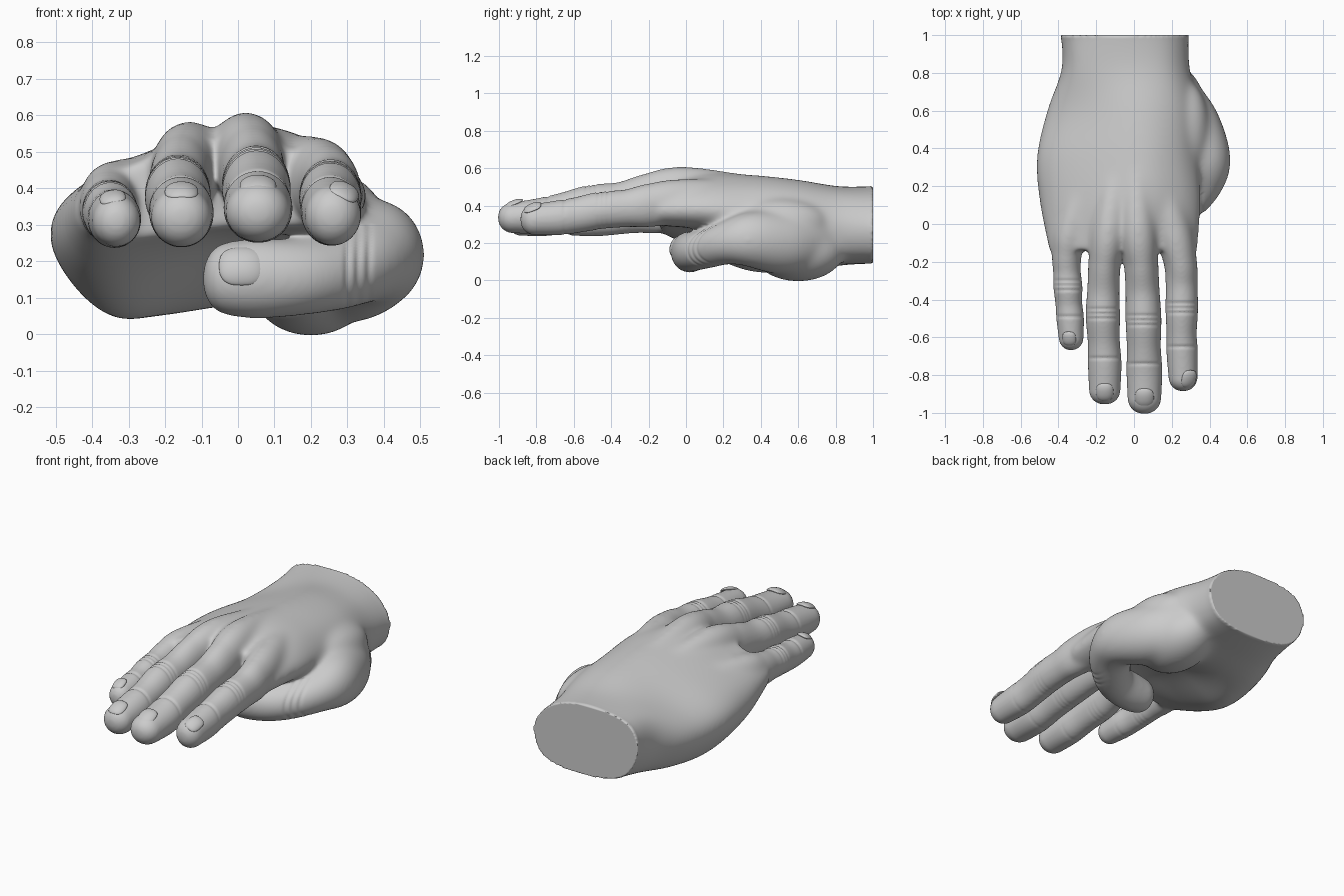
import bpy, bmesh, math
from mathutils import Vector, Matrix
from mathutils.bvhtree import BVHTree

if "Cube" in bpy.data.objects:
    bpy.data.objects.remove(bpy.data.objects["Cube"])


def spline(pts, n, closed=False):
    """Catmull-Rom through points of any dimension."""
    k, out = len(pts), []
    get = (lambda i: pts[i % k]) if closed else (lambda i: pts[max(0, min(k - 1, i))])
    for i in range(k if closed else k - 1):
        a, b, c, d = get(i - 1), get(i), get(i + 1), get(i + 2)
        for j in range(n):
            t = j / n
            out.append([0.5 * (2 * q + (r - p) * t + (2 * p - 5 * q + 4 * r - s) * t * t
                               + (3 * q - p - 3 * r + s) * t ** 3)
                        for p, q, r, s in zip(a, b, c, d)])
    if not closed:
        out.append(list(pts[-1]))
    return out


def skin(bm, rings):
    rows = [[bm.verts.new(p) for p in r] for r in rings]
    n = len(rows[0])
    for a, b in zip(rows, rows[1:]):
        for i in range(n):
            bm.faces.new((a[i], a[(i + 1) % n], b[(i + 1) % n], b[i]))
    bm.faces.new(rows[0][::-1])
    bm.faces.new(rows[-1])


def digit(bm, pts, cap):
    """Elliptical tube along (x, y, z, half width, half height) with a round tip."""
    path = spline(pts, 6)
    rings, n = [], 32

    def ring(c, t, w, h):
        side = t.cross(Vector((0, 0, 1))).normalized()
        up = side.cross(t)
        rings.append([c + side * (w * math.cos(2 * math.pi * i / n))
                      + up * (h * math.sin(2 * math.pi * i / n)) for i in range(n)])

    for i, p in enumerate(path):
        a, b = path[max(0, i - 1)], path[min(len(path) - 1, i + 1)]
        t = (Vector(b[:3]) - Vector(a[:3])).normalized()
        ring(Vector(p[:3]), t, p[3], p[4])
    for k in range(1, 9):
        a = k / 8.3 * math.pi / 2
        s = math.cos(a) ** 0.9
        ring(Vector(p[:3]) + t * cap * math.sin(a), t, p[3] * s, p[4] * s)
    skin(bm, rings)


def pad(bm, centre, radii):
    bmesh.ops.create_uvsphere(bm, u_segments=32, v_segments=16, radius=1,
                              matrix=Matrix.Translation(centre) @ Matrix.Diagonal((*radii, 1)))


bm = bmesh.new()

# palm and wrist: eight outline points (x, z) per section
sections = [
    (1.0, [(-.387, .31), (-.32, .465), (-.04, .503), (.18, .44), (.288, .29), (.22, .13), (-.02, .09), (-.28, .14)]),
    (.82, [(-.383, .28), (-.31, .45), (-.03, .503), (.19, .455), (.295, .3), (.23, .13), (-.02, .085), (-.28, .1)]),
    (.6, [(-.46, .24), (-.36, .41), (-.02, .535), (.22, .485), (.34, .32), (.25, .14), (-.02, .085), (-.31, .055)]),
    (.35, [(-.512, .24), (-.42, .41), (-.02, .56), (.22, .51), (.34, .36), (.25, .24), (-.04, .17), (-.33, .045)]),
    (.1, [(-.495, .26), (-.41, .42), (-.02, .57), (.24, .51), (.355, .38), (.25, .28), (-.04, .26), (-.35, .14)]),
    (-.14, [(-.445, .32), (-.39, .42), (-.06, .53), (.24, .47), (.335, .38), (.25, .3), (-.04, .29), (-.35, .26)]),
]
columns = [spline([(s[i][0], y, s[i][1]) for y, s in sections], 6) for i in range(8)]
skin(bm, [spline([c[j] for c in columns], 6, True) for j in range(len(columns[0]))])

# four fingers, each running back into the hand as a tendon ridge
digit(bm, [(.01, .4, .45, .06, .1), (.02, 0, .49, .1, .12), (.037, -.2, .445, .091, .125),
           (.045, -.35, .415, .09, .11), (.05, -.5, .4, .095, .112), (.052, -.65, .37, .09, .1),
           (.055, -.78, .345, .095, .095), (.055, -.92, .335, .089, .083)], .085)
digit(bm, [(-.08, .4, .43, .06, .09), (-.13, 0, .465, .095, .12), (-.155, -.2, .425, .086, .12),
           (-.162, -.35, .4, .085, .1), (-.165, -.48, .38, .091, .107), (-.16, -.62, .352, .085, .095),
           (-.155, -.74, .333, .089, .095), (-.155, -.88, .32, .083, .082)], .075)
digit(bm, [(.1, .4, .44, .06, .09), (.2, 0, .425, .1, .12), (.245, -.2, .4, .088, .115),
           (.252, -.32, .385, .084, .1), (.253, -.45, .375, .086, .1), (.252, -.58, .35, .08, .095),
           (.255, -.68, .335, .083, .093), (.26, -.81, .325, .077, .083)], .075)
digit(bm, [(-.2, .4, .4, .06, .08), (-.33, 0, .375, .085, .105), (-.355, -.15, .35, .08, .1),
           (-.355, -.25, .34, .073, .086), (-.35, -.33, .335, .077, .087), (-.345, -.42, .32, .071, .08),
           (-.338, -.5, .315, .073, .08), (-.333, -.6, .31, .066, .071)], .068)

# thumb folded under the palm, the pad at its base, the web beside the index finger
digit(bm, [(.2, .76, .23, .1, .13), (.29, .55, .2, .155, .17), (.375, .35, .218, .138, .152),
           (.345, .22, .2, .128, .117), (.27, .12, .17, .113, .106), (.17, .045, .155, .105, .106),
           (.05, .02, .152, .103, .113), (-.03, .018, .152, .095, .104)], .07)
pad(bm, (.2, .6, .16), (.18, .25, .167))
pad(bm, (.27, .5, .31), (.13, .26, .13))
bmesh.ops.recalc_face_normals(bm, faces=bm.faces)

# fuse everything into one skin
mesh = bpy.data.meshes.new("hand")
bm.to_mesh(mesh)
bm.free()
hand = bpy.data.objects.new("hand", mesh)
bpy.context.collection.objects.link(hand)
mod = hand.modifiers.new("fuse", 'REMESH')
mod.mode = 'VOXEL'
mod.voxel_size = 0.008
dg = bpy.context.evaluated_depsgraph_get()
fused = bpy.data.meshes.new_from_object(hand.evaluated_get(dg))
hand.modifiers.clear()
hand.data = fused

# blend: light on the fingers, stronger towards the wrist
bm = bmesh.new()
bm.from_mesh(fused)
for i in range(60):
    limit = -2 if i < 5 else -.24 + .004 * i
    sel = [v for v in bm.verts if limit < v.co.y < .985]
    bmesh.ops.smooth_vert(bm, verts=sel, factor=.5, use_axis_x=True, use_axis_y=True, use_axis_z=True)

# skin creases at the joints: centre x, half width, y of each crease
creases = [(.05, .1, (-.485, -.51, -.535, -.74)),
           (-.16, .098, (-.45, -.475, -.5, -.71)),
           (.25, .095, (-.42, -.445, -.47, -.65)),
           (-.35, .09, (-.3, -.325, -.35, -.49))]
bm.normal_update()
moves = []
for v in bm.verts:
    x, y, z = v.co
    d = 0
    if y < -.25:
        for cx, hw, ys in creases:
            if abs(x - cx) < hw:
                g = sum(math.exp(-((y - q) / .008) ** 2) for q in ys)
                d += .006 * g * (max(0, v.normal.z) + .3 * max(0, -v.normal.z))
    elif y < .25 and z < .3 and x > .25:
        g = sum(math.exp(-((x - q) / .009) ** 2) for q in (.3, .33, .36))
        d = .006 * g * max(0, -v.normal.y)
    if d:
        moves.append((v, v.normal * d))
for v, m in moves:
    v.co -= m
for f in bm.faces:
    f.smooth = True
bm.normal_update()
tree = BVHTree.FromBMesh(bm)
bm.to_mesh(fused)
bm.free()


def nail(name, origin, normal, tip, w, l):
    """Curved plate set on the skin where a ray from inside the tip leaves it."""
    n = Vector(normal).normalized()
    hit = tree.ray_cast(Vector(origin), n)[0] or Vector(origin) + n * .09
    d = Vector(tip)
    d = (d - n * d.dot(n)).normalized()
    s = d.cross(n)
    b = bmesh.new()
    bmesh.ops.create_uvsphere(b, u_segments=32, v_segments=16, radius=1)
    for v in b.verts:
        px, py = (math.copysign(abs(c) ** .75, c) for c in v.co.xy)
        h = .011 * v.co.z - w * w / .21 * px * px - l * l / .4 * py * py
        v.co = hit + s * (w * px) + d * (l * py) + n * h
    bmesh.ops.recalc_face_normals(b, faces=b.faces)
    for f in b.faces:
        f.smooth = True
    me = bpy.data.meshes.new(name)
    b.to_mesh(me)
    b.free()
    bpy.context.collection.objects.link(bpy.data.objects.new(name, me))


# nails
fwd = (0, -1, 0)
nail("middle_nail", (.055, -.89, .335), (0, -.38, .92), fwd, .05, .054)
nail("ring_nail", (-.155, -.86, .32), (0, -.38, .92), fwd, .046, .05)
nail("index_nail", (.26, -.79, .325), (.4, -.38, .83), fwd, .042, .05)
nail("little_nail", (-.333, -.58, .31), (-.15, -.38, .9), fwd, .036, .04)
nail("thumb_nail", (.01, .018, .155), (0, -.9, .36), (-1, 0, 0), .056, .062)
